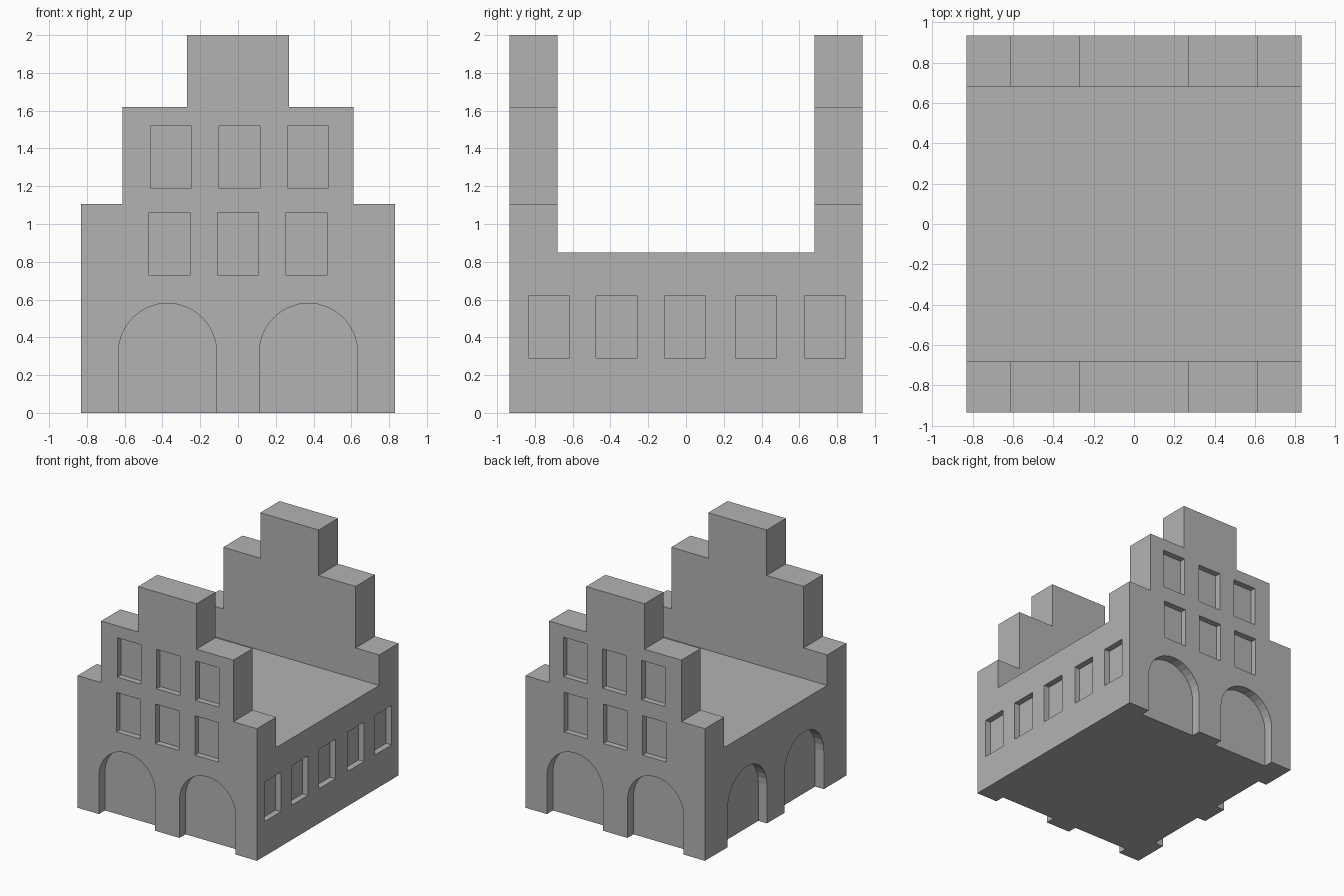
import bpy, bmesh, math
from mathutils import Vector

if "Cube" in bpy.data.objects:
    bpy.data.objects.remove(bpy.data.objects["Cube"])

HX, HY = 0.83, 0.935            # half width and half depth
WINDOW_DEPTH, ARCH_DEPTH = 0.05, 0.08

stone = bpy.data.materials.new("grey_stone")
stone.use_nodes = True
stone.diffuse_color = (0.45, 0.45, 0.45, 1)
stone.node_tree.nodes["Principled BSDF"].inputs["Base Color"].default_value = stone.diffuse_color


def prism(bm, outline, axis, start, end):
    """Extrude a (horizontal, z) outline along axis 'x' or 'y'."""
    def place(h, z):
        return (start, h, z) if axis == "x" else (h, start, z)
    face = bm.faces.new([bm.verts.new(place(h, z)) for h, z in outline])
    step = Vector((end - start, 0, 0) if axis == "x" else (0, end - start, 0))
    extruded = bmesh.ops.extrude_face_region(bm, geom=[face])["geom"]
    bmesh.ops.translate(bm, vec=step,
                        verts=[v for v in extruded if isinstance(v, bmesh.types.BMVert)])


def make_object(name, bm):
    bmesh.ops.recalc_face_normals(bm, faces=bm.faces)
    mesh = bpy.data.meshes.new(name)
    bm.to_mesh(mesh)
    bm.free()
    mesh.materials.append(stone)
    obj = bpy.data.objects.new(name, mesh)
    bpy.context.collection.objects.link(obj)
    return obj


def rectangle(left, right, low, high):
    return [(left, low), (right, low), (right, high), (left, high)]


def arch(centre, radius=0.26, top=0.58, segments=16):
    """Round-headed outline that runs below the ground."""
    angles = [math.pi * i / segments for i in range(segments + 1)]
    head = [(centre + radius * math.cos(a), top - radius + radius * math.sin(a)) for a in angles]
    return head + [(centre - radius, -0.1), (centre + radius, -0.1)]


def carve(target, cutter):
    cutter.hide_render = True
    mod = target.modifiers.new(cutter.name, "BOOLEAN")
    mod.operation, mod.solver, mod.object = "DIFFERENCE", "EXACT", cutter
    bpy.context.view_layer.objects.active = target
    bpy.ops.object.modifier_apply(modifier=mod.name)
    bpy.data.objects.remove(cutter)


# Main block with a tall wall at the front and the back
bm = bmesh.new()
prism(bm, [(-HY, 0), (HY, 0), (HY, 2), (0.68, 2), (0.68, 0.85),
           (-0.68, 0.85), (-0.68, 2), (-HY, 2)], "x", -HX, HX)
building = make_object("stepped_gable_building", bm)

# Stepped gable shoulders
bm = bmesh.new()
for side in (-1, 1):
    steps = [(0.27, 3), (0.27, 1.62), (0.612, 1.62), (0.612, 1.105), (1, 1.105), (1, 3)]
    prism(bm, [(side * h, z) for h, z in steps], "y", -1.2, 1.2)
carve(building, make_object("step_cutter", bm))

# Recessed windows and arches
bm = bmesh.new()
for side in (-1, 1):
    for low, lefts in ((0.73, (-0.47, -0.108, 0.255)), (1.19, (-0.462, -0.1, 0.263))):
        for left in lefts:
            prism(bm, rectangle(left, left + 0.217, low, low + 0.33), "y",
                  side * (HY - WINDOW_DEPTH), side * 1.1)
    for centre in (-0.373, 0.373):
        prism(bm, arch(centre), "y", side * (HY - ARCH_DEPTH), side * 1.1)
for left in (-0.835, -0.477, -0.115, 0.263, 0.627):
    prism(bm, rectangle(left, left + 0.217, 0.29, 0.62), "x", HX - WINDOW_DEPTH, 1)
for centre in (-0.375, 0.375):
    prism(bm, arch(centre), "x", -HX + ARCH_DEPTH, -1)
carve(building, make_object("opening_cutter", bm))
